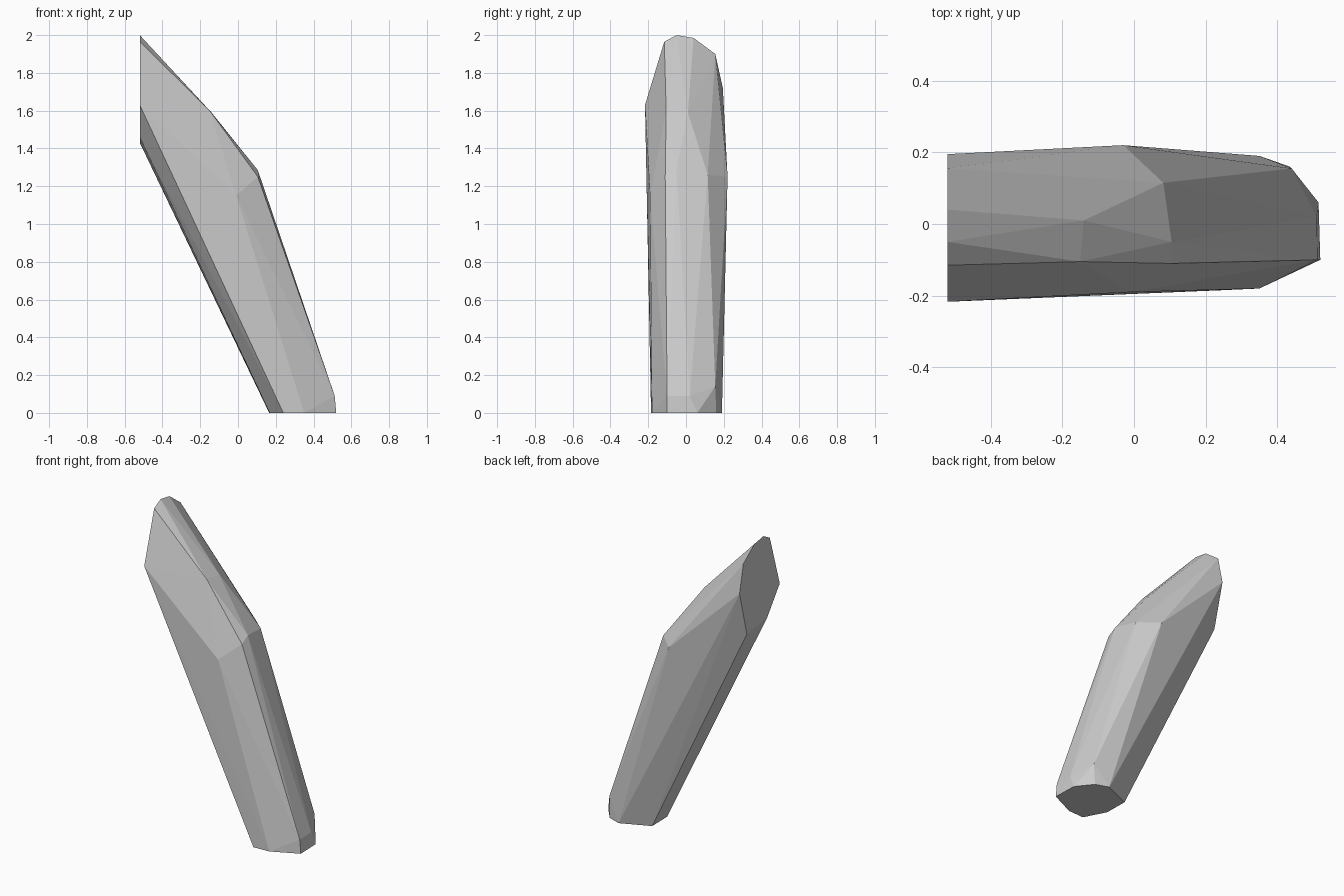
import bpy, bmesh

if "Cube" in bpy.data.objects:
    bpy.data.objects.remove(bpy.data.objects["Cube"])

# Cut end at the upper left: (y, z) outline on the plane x = -0.52
end = [(-0.05, 2.0), (0.04, 1.985), (0.155, 1.90), (0.195, 1.72),
       (0.12, 1.43), (-0.09, 1.46), (-0.217, 1.63), (-0.115, 1.965)]

# Flat foot: (x, y) outline on the ground
foot = [(0.52, -0.10), (0.515, 0.06), (0.435, 0.16), (0.35, 0.19),
        (0.165, 0.11), (0.168, -0.047), (0.24, -0.185), (0.35, -0.18)]

# Chipped foot edge and the bend halfway up
chips = [(0.512, -0.10, 0.09), (0.51, 0.02, 0.09), (0.44, 0.155, 0.14)]
bend = [(0.105, -0.05, 1.285), (0.082, 0.115, 1.26), (0.105, -0.11, 1.25),
        (-0.01, -0.19, 1.15), (-0.03, 0.22, 1.25),
        (-0.15, -0.105, 1.60), (-0.14, 0.01, 1.59)]

points = [(-0.52, y, z) for y, z in end] + [(x, y, 0) for x, y in foot] + chips + bend

# Faceted leaning shard wrapped around the outlines
bm = bmesh.new()
for p in points:
    bm.verts.new(p)
result = bmesh.ops.convex_hull(bm, input=bm.verts[:])
loose = [v for v in bm.verts if not v.link_faces]
bmesh.ops.delete(bm, geom=loose, context='VERTS')
bmesh.ops.dissolve_limit(bm, angle_limit=0.01, verts=bm.verts[:], edges=bm.edges[:])
bmesh.ops.recalc_face_normals(bm, faces=bm.faces[:])

mesh = bpy.data.meshes.new("leaning_shard")
bm.to_mesh(mesh)
bm.free()
bpy.context.collection.objects.link(bpy.data.objects.new("leaning_shard", mesh))
